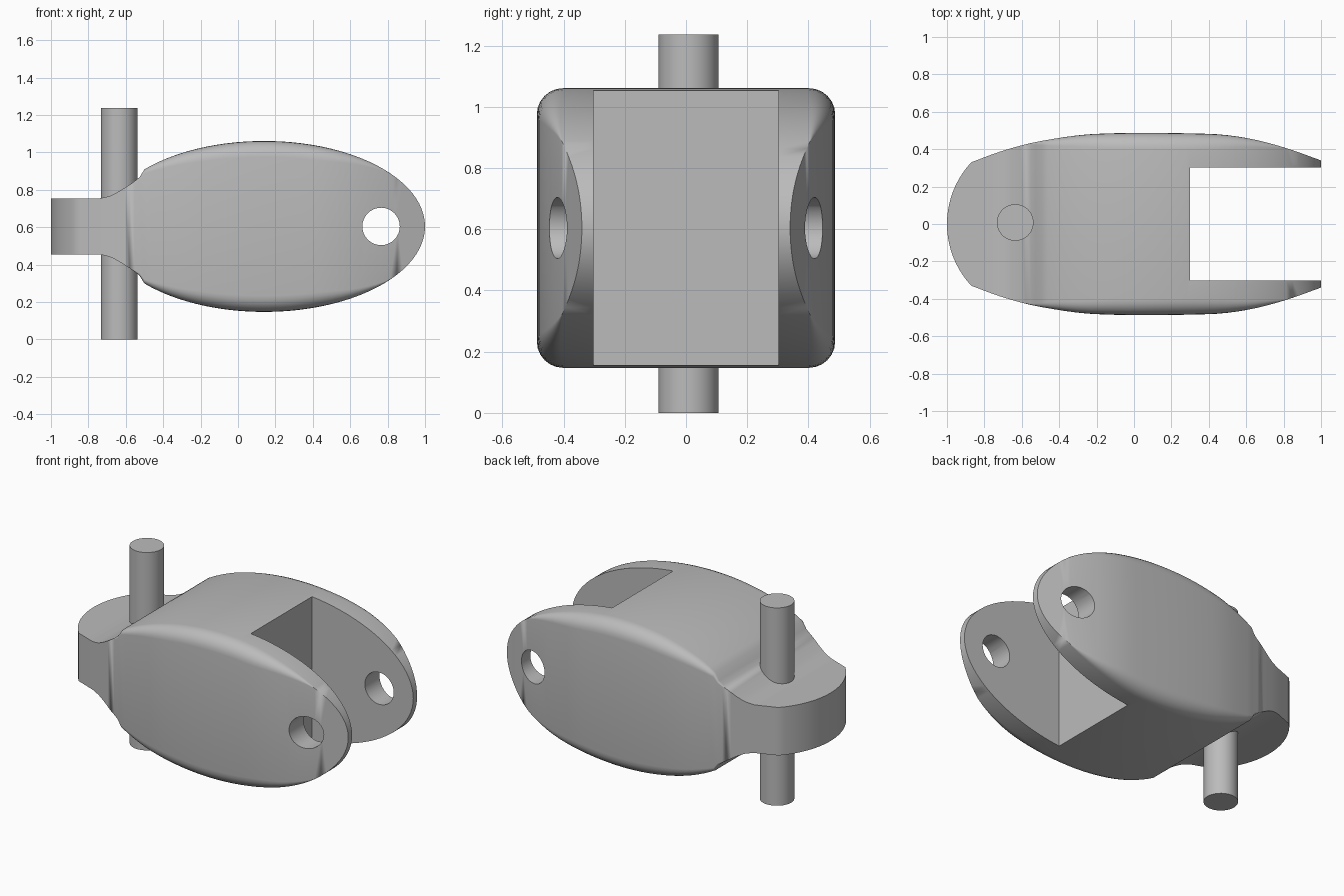
import bpy, bmesh, math
from mathutils import Matrix

if "Cube" in bpy.data.objects:
    bpy.data.objects.remove(bpy.data.objects["Cube"])

MID = 0.604          # height of the centre line
CORNER = 6           # segments in each rounded corner

grey = bpy.data.materials.new("light grey")
grey.use_nodes = True
grey.diffuse_color = (0.5, 0.5, 0.5, 1)
grey.node_tree.nodes["Principled BSDF"].inputs["Base Color"].default_value = (0.5, 0.5, 0.5, 1)


def make(name, bm):
    bmesh.ops.recalc_face_normals(bm, faces=bm.faces)
    mesh = bpy.data.meshes.new(name)
    bm.to_mesh(mesh)
    bm.free()
    mesh.materials.append(grey)
    ob = bpy.data.objects.new(name, mesh)
    bpy.context.collection.objects.link(ob)
    return ob


def cylinder(name, radius, depth, matrix, sides):
    bm = bmesh.new()
    bmesh.ops.create_cone(bm, cap_ends=True, segments=sides, radius1=radius,
                          radius2=radius, depth=depth, matrix=matrix)
    return make(name, bm)


def blend(points, x):
    """Smooth (Hermite) curve through a few (x, value) points."""
    if x <= points[0][0]:
        return points[0][1]
    if x >= points[-1][0]:
        return points[-1][1]
    n = len(points)

    def slope(i):
        a, b = points[max(i - 1, 0)], points[min(i + 1, n - 1)]
        return (b[1] - a[1]) / (b[0] - a[0])
    i = max(k for k in range(n - 1) if points[k][0] <= x)
    (x0, y0), (x1, y1) = points[i], points[i + 1]
    d = x1 - x0
    t = (x - x0) / d
    return (y0 * (1 + 2 * t) * (1 - t) ** 2 + slope(i) * d * t * (1 - t) ** 2
            + y1 * t * t * (3 - 2 * t) + slope(i + 1) * d * t * t * (t - 1))


NECK = [(-0.74, 0.15), (-0.68, 0.165), (-0.6, 0.21), (-0.53, 0.26), (-0.48, 0.317)]
WIDTH = [(-0.87, 0.33), (-0.7, 0.392), (-0.5, 0.443), (-0.2, 0.482),
         (0.4, 0.482), (0.6, 0.46), (0.8, 0.41), (1, 0.34)]
ROUND = [(-0.58, 0), (-0.4, 0.045), (-0.1, 0.08), (0.4, 0.08), (0.65, 0.04), (0.82, 0)]


def half_height(x):
    if x < -0.5:
        return blend(NECK, x)
    return 0.457 * math.sqrt(max(0, 1 - ((x - 0.14) / 0.86) ** 2))


def half_width(x):
    if x < -0.87:
        r = 0.484
        return math.sqrt(max(0, r * r - (x + 1 - r) ** 2))
    return blend(WIDTH, x)


def section(x):
    """Rounded rectangle across the body at x."""
    h, w = half_height(x), half_width(x)
    r = min(max(0, blend(ROUND, x)), h, w)
    ring = []
    for q, (sy, sz) in enumerate([(1, 1), (-1, 1), (-1, -1), (1, -1)]):
        for k in range(CORNER + 1):
            a = math.pi / 2 * (q + k / CORNER)
            ring.append((x, sy * (w - r) + r * math.cos(a),
                         MID + sz * (h - r) + r * math.sin(a)))
    return ring


# Body: lofted rounded sections, closely spaced at both ends
xs = [-1 + 0.13 * (k / 10) ** 2 for k in range(11)]
xs += [-0.87 + 0.37 * k / 14 for k in range(1, 15)]
start = math.asin(-0.64 / 0.86)
xs += [0.14 + 0.86 * math.sin(start + (math.pi / 2 - start) * k / 36) for k in range(1, 37)]
bm = bmesh.new()
rings = [[bm.verts.new(p) for p in section(x)] for x in xs]
for a, b in zip(rings, rings[1:]):
    for i in range(len(a)):
        j = (i + 1) % len(a)
        bm.faces.new((a[i], a[j], b[j], b[i]))
bmesh.ops.remove_doubles(bm, verts=bm.verts, dist=0.0002)
body = make("link_body", bm)

# Cutters: fork slot and cross hole
bm = bmesh.new()
bmesh.ops.create_cube(bm, size=1, matrix=Matrix.Translation((0.8, 0, MID))
                      @ Matrix.Diagonal((1, 0.604, 2, 1)))
slot = make("slot_cutter", bm)
hole = cylinder("hole_cutter", 0.1, 2, Matrix.Translation((0.765, 0, MID))
                @ Matrix.Rotation(math.pi / 2, 4, "X"), 32)
for cutter in (slot, hole):
    mod = body.modifiers.new(cutter.name, "BOOLEAN")
    mod.operation = "DIFFERENCE"
    mod.solver = "EXACT"
    mod.object = cutter
    bpy.ops.object.select_all(action="DESELECT")
    body.select_set(True)
    bpy.context.view_layer.objects.active = body
    bpy.ops.object.modifier_apply(modifier=mod.name)
    bpy.data.objects.remove(cutter)

# Upright pin through the tongue
pin = cylinder("pin", 0.098, 1.236, Matrix.Translation((-0.635, 0.008, 0.618)), 40)

for ob in (body, pin):
    bpy.ops.object.select_all(action="DESELECT")
    ob.select_set(True)
    bpy.context.view_layer.objects.active = ob
    bpy.ops.object.shade_smooth_by_angle(angle=math.radians(30))
